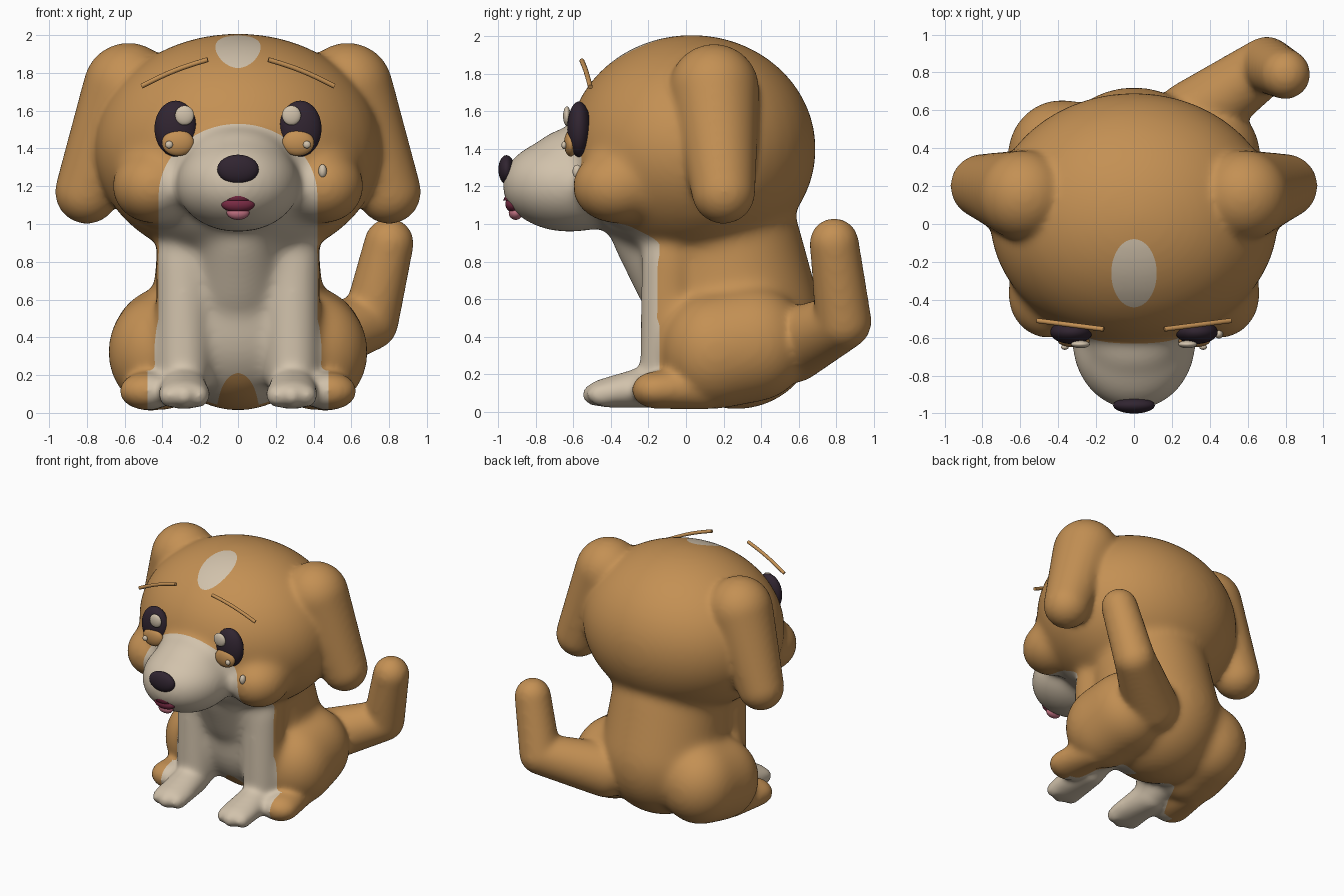
import bpy
import bmesh
import math
from mathutils import Matrix, Vector

cube = bpy.data.objects.get("Cube")
if cube:
    bpy.data.objects.remove(cube, do_unlink=True)


def material(name, rgb):
    mat = bpy.data.materials.new(name)
    mat.use_nodes = True
    mat.diffuse_color = (*rgb, 1)
    bsdf = next(n for n in mat.node_tree.nodes if n.type == "BSDF_PRINCIPLED")
    bsdf.inputs["Base Color"].default_value = (*rgb, 1)
    bsdf.inputs["Roughness"].default_value = 0.7
    return mat


TAN = material("tan fur", (0.55, 0.28, 0.088))
CREAM = material("cream fur", (0.64, 0.54, 0.41))
DARK = material("dark plum", (0.03, 0.018, 0.03))
RED = material("mouth red", (0.2, 0.025, 0.06))
PINK = material("tongue pink", (0.55, 0.17, 0.23))


def add_ball(bm, loc, radii):
    if isinstance(radii, (int, float)):
        radii = (radii,) * 3
    mat = Matrix.Translation(loc) @ Matrix.Diagonal((*radii, 1))
    bmesh.ops.create_uvsphere(bm, u_segments=40, v_segments=20, radius=1, matrix=mat)


def add_limb(bm, a, ra, b, rb):
    """Tapered capsule: the hull around two balls."""
    part = bmesh.new()
    add_ball(part, a, ra)
    add_ball(part, b, rb)
    hull = bmesh.new()
    for v in part.verts:
        hull.verts.new(v.co)
    part.free()
    res = bmesh.ops.convex_hull(hull, input=hull.verts[:])
    inside = {g for g in res["geom_interior"] if isinstance(g, bmesh.types.BMVert)}
    bmesh.ops.delete(hull, geom=list(inside), context="VERTS")
    mesh = bpy.data.meshes.new("limb")
    hull.to_mesh(mesh)
    hull.free()
    bm.from_mesh(mesh)
    bpy.data.meshes.remove(mesh)


def make_object(name, bm, mats):
    mesh = bpy.data.meshes.new(name)
    bm.to_mesh(mesh)
    bm.free()
    for m in mats:
        mesh.materials.append(m)
    for p in mesh.polygons:
        p.use_smooth = True
    obj = bpy.data.objects.new(name, mesh)
    bpy.context.collection.objects.link(obj)
    return obj


def fuse(bm, iterations):
    """Melt overlapping volumes into one skin, returned as a new bmesh."""
    source = make_object("fur_source", bm, [])
    remesh = source.modifiers.new("fuse", "REMESH")
    remesh.mode = "VOXEL"
    remesh.voxel_size = 0.017
    smooth = source.modifiers.new("soften", "SMOOTH")
    smooth.factor = 0.5
    smooth.iterations = iterations
    deps = bpy.context.evaluated_depsgraph_get()
    mesh = bpy.data.meshes.new_from_object(source.evaluated_get(deps))
    bpy.data.objects.remove(source, do_unlink=True)
    result = bmesh.new()
    result.from_mesh(mesh)
    bpy.data.meshes.remove(mesh)
    return result


def ball(name, loc, radii, mat):
    bm = bmesh.new()
    add_ball(bm, loc, radii)
    return make_object(name, bm, [mat])


# Soft core: head, muzzle, cheeks, torso, haunches and front legs
bm = bmesh.new()
add_ball(bm, (0, 0.03, 1.4), (0.765, 0.665, 0.61))
add_ball(bm, (0, -0.62, 1.21), (0.33, 0.365, 0.255))
add_ball(bm, (0, -0.58, 1.34), (0.27, 0.25, 0.18))
add_limb(bm, (0, 0.19, 0.88), (0.43, 0.43, 0.4), (0, 0.27, 0.48), (0.46, 0.455, 0.47))
add_limb(bm, (0, -0.16, 0.96), 0.24, (0, -0.02, 0.7), 0.25)
for s in (-1, 1):
    add_ball(bm, (s * 0.45, -0.37, 1.2), (0.22, 0.24, 0.2))
    add_limb(bm, (s * 0.41, 0.15, 0.32), (0.28, 0.28, 0.31),
             (s * 0.38, 0.36, 0.36), (0.29, 0.3, 0.31))
    add_limb(bm, (s * 0.29, -0.09, 0.82), 0.15, (s * 0.29, -0.11, 0.18), 0.14)
bm = fuse(bm, 45)

# Crisper parts joined onto the core
for s in (-1, 1):
    # Ear
    add_limb(bm, (s * 0.58, 0.15, 1.72), 0.24, (s * 0.8, 0.2, 1.17), 0.17)
    # Hind foot
    add_limb(bm, (s * 0.46, 0.1, 0.13), 0.12, (s * 0.48, -0.16, 0.115), (0.15, 0.13, 0.1))
    # Front paw
    add_limb(bm, (s * 0.29, -0.15, 0.14), 0.12, (s * 0.285, -0.4, 0.1), (0.14, 0.14, 0.08))
    for toe in (-1, 0, 1):
        add_ball(bm, (s * 0.285 + toe * 0.08, -0.475 + abs(toe) * 0.03, 0.09),
                 (0.055, 0.085, 0.062))
# Tail
add_limb(bm, (0.31, 0.56, 0.35), 0.2, (0.7, 0.84, 0.48), 0.15)
add_limb(bm, (0.7, 0.84, 0.48), 0.15, (0.8, 0.79, 0.9), 0.132)
bm = fuse(bm, 18)


def clamp(t):
    return max(0, min(1, t))


def marking(c):
    """Negative inside the cream markings, positive on tan fur."""
    x, y, z = abs(c.x), c.y, c.z
    if z > 1.7:  # forehead spot
        return math.hypot(x / 0.12, (y + 0.26) / 0.18) - 1
    width = 0.42 + 0.06 * clamp((0.5 - z) / 0.25)
    sides = math.hypot(x / width, max(0, z - 1.15) / 0.38) - 1
    back = y + 0.14 - 0.3 * clamp((0.4 - z) / 0.2) * clamp((0.4 - x) / 0.15)
    belly = 1 - math.hypot(x / 0.11, z / 0.21)
    return max(sides, back, belly)


# Cut the skin along the edge of the markings, then colour each side
cuts = []
for e in bm.edges[:]:
    a, b = e.verts
    fa, fb = marking(a.co), marking(b.co)
    if fa * fb < 0:
        t = min(0.95, max(0.05, fa / (fa - fb)))
        cuts.append(bmesh.utils.edge_split(e, a, t)[1])
bmesh.ops.connect_verts(bm, verts=cuts)
for f in bm.faces:
    f.material_index = 1 if marking(f.calc_center_median()) < 0 else 0
make_object("puppy_body", bm, [TAN, CREAM])

# Face details
ball("nose", (0, -0.957, 1.29), (0.11, 0.043, 0.077), DARK)
for s, side in ((-1, "right"), (1, "left")):
    ball(side + "_eye", (s * 0.33, -0.57, 1.505), (0.112, 0.063, 0.148), DARK)
    ball(side + "_eye_glint", (s * 0.283, -0.635, 1.575), (0.05, 0.02, 0.052), CREAM)
    ball(side + "_lower_lid", (s * 0.318, -0.615, 1.43), (0.085, 0.035, 0.07), TAN)
    ball(side + "_small_glint", (s * 0.365, -0.65, 1.42), (0.02, 0.014, 0.02), CREAM)

    # Bowed eyebrow rod
    curve = bpy.data.curves.new(side + "_eyebrow", "CURVE")
    curve.dimensions = "3D"
    curve.bevel_depth = 0.013
    curve.use_fill_caps = True
    spline = curve.splines.new("POLY")
    spline.points.add(8)
    outer, inner = Vector((s * 0.51, -0.51, 1.73)), Vector((s * 0.16, -0.555, 1.87))
    for i, pt in enumerate(spline.points):
        t = i / 8
        co = outer.lerp(inner, t) + Vector((0, 0, 0.012 * math.sin(math.pi * t)))
        pt.co = (*co, 1)
    curve.materials.append(TAN)
    brow = bpy.data.objects.new(side + "_eyebrow", curve)
    bpy.context.collection.objects.link(brow)

ball("cheek_spot", (0.448, -0.58, 1.28), (0.022, 0.025, 0.036), CREAM)

# Mouth, tongue and the small peak of the upper lip
ball("mouth", (0, -0.918, 1.107), (0.09, 0.045, 0.046), RED)
ball("tongue", (0, -0.908, 1.06), (0.06, 0.037, 0.038), PINK)
bm = bmesh.new()
bmesh.ops.create_cone(bm, cap_ends=True, segments=16, radius1=0.06, radius2=0.005, depth=0.06,
                      matrix=Matrix.Translation((0, -0.945, 1.155)) @ Matrix.Diagonal((1, 0.5, 1, 1)))
make_object("upper_lip", bm, [RED])
